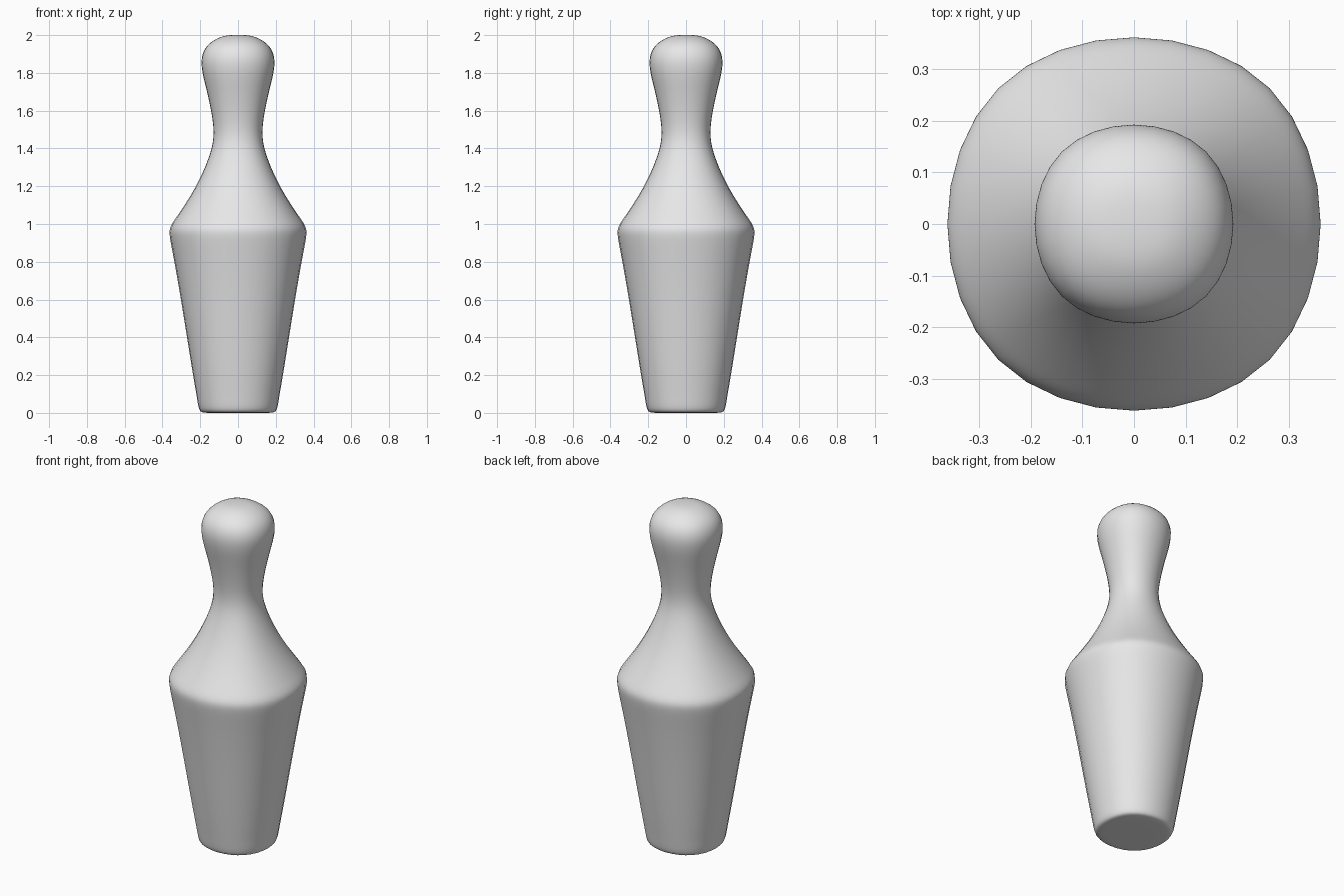
import bpy
import bmesh

default_cube = bpy.data.objects.get("Cube")
if default_cube:
    bpy.data.objects.remove(default_cube, do_unlink=True)

# Subdividing a square cage shrinks its sides by this factor
SHRINK = 11 / 12

# Control profile of the pin, from base to crown: (radius, height)
PROFILE = [
    (0.12, 0), (0.185, 0), (0.207, 0.01), (0.217, 0.08),           # base
    (0.238, 0.2), (0.27, 0.4), (0.305, 0.62), (0.34, 0.82),        # body
    (0.362, 0.93), (0.365, 0.98), (0.33, 1.03),                    # shoulder
    (0.275, 1.11), (0.215, 1.21), (0.16, 1.33),
    (0.123, 1.45), (0.135, 1.57), (0.163, 1.7),                    # neck
    (0.19, 1.8), (0.197, 1.88), (0.17, 1.945),                     # head
    (0.11, 1.985), (0.05, 2.003),
]
CORNERS = [(-1, -1), (1, -1), (1, 1), (-1, 1)]


def make_material(name, colour):
    mat = bpy.data.materials.new(name)
    mat.use_nodes = True
    mat.diffuse_color = colour
    bsdf = next(n for n in mat.node_tree.nodes if n.type == "BSDF_PRINCIPLED")
    bsdf.inputs["Base Color"].default_value = colour
    return mat


def square_loft(name, profile, mat):
    """Stack square rings along the profile and round them by subdivision."""
    bm = bmesh.new()
    rings = []
    for radius, z in profile:
        r = radius / SHRINK
        rings.append([bm.verts.new((x * r, y * r, z)) for x, y in CORNERS])
    for low, high in zip(rings, rings[1:]):
        for i in range(4):
            j = (i + 1) % 4
            bm.faces.new((low[i], low[j], high[j], high[i]))
    bm.faces.new(rings[0][::-1])
    bm.faces.new(rings[-1])
    for face in bm.faces:
        face.smooth = True
    mesh = bpy.data.meshes.new(name)
    bm.to_mesh(mesh)
    bm.free()
    mesh.materials.append(mat)
    obj = bpy.data.objects.new(name, mesh)
    bpy.context.collection.objects.link(obj)
    subsurf = obj.modifiers.new("rounding", "SUBSURF")
    subsurf.levels = subsurf.render_levels = 3
    return obj


# Whole pin in one smooth piece
square_loft("pin_body", PROFILE, make_material("light_grey", (0.8, 0.8, 0.8, 1)))
